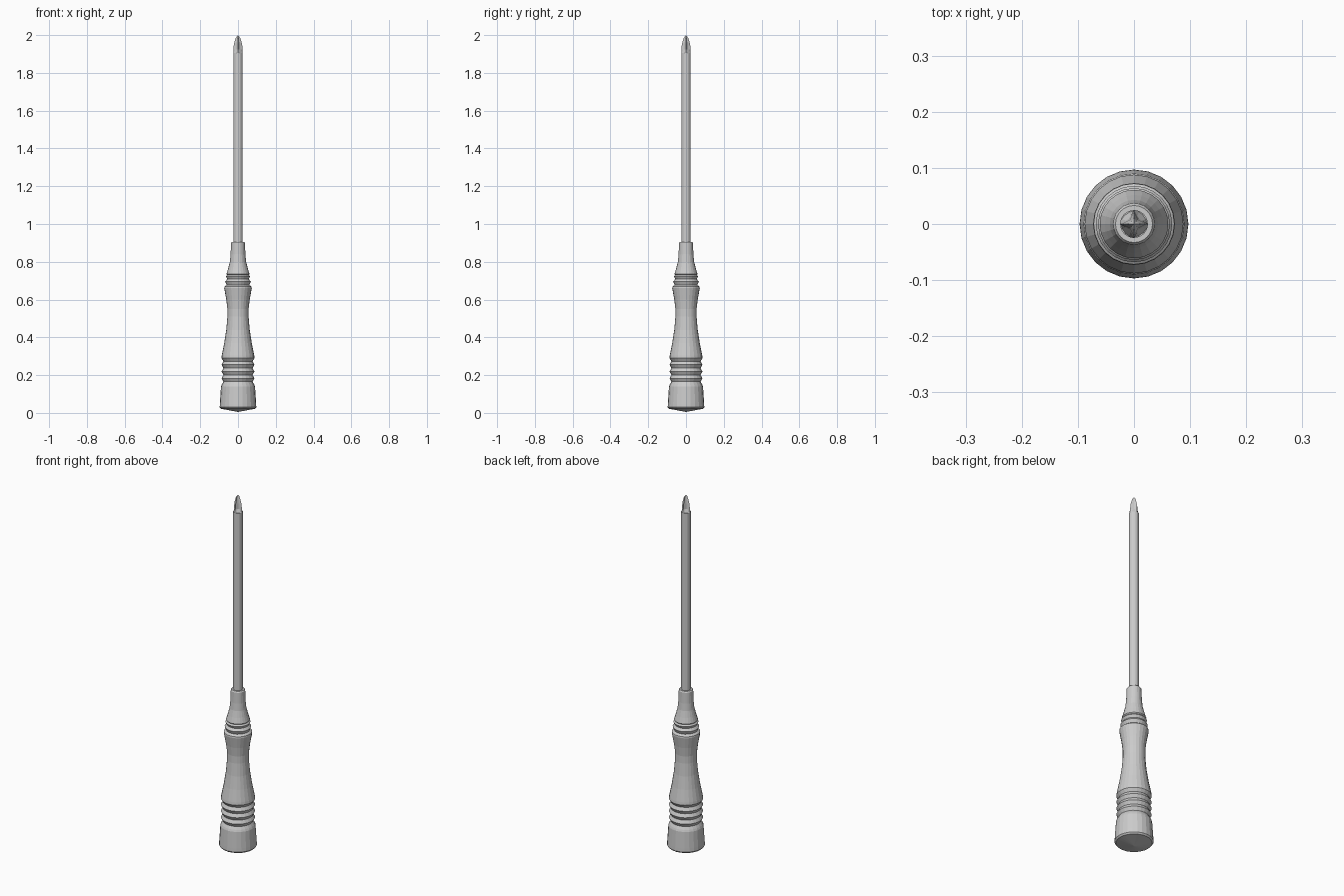
import bpy, bmesh, math

cube = bpy.data.objects.get("Cube")
if cube:
    bpy.data.objects.remove(cube)


def make_material(name, colour):
    mat = bpy.data.materials.new(name)
    mat.use_nodes = True
    mat.diffuse_color = colour
    mat.node_tree.nodes["Principled BSDF"].inputs["Base Color"].default_value = colour
    return mat


grey = make_material("light grey", (0.6, 0.6, 0.6, 1))


def lathe(name, profile, sides, radius_rule=None):
    """Stack rings of (radius, z); zero radius closes to a point."""
    bm = bmesh.new()
    rings = []
    for level, (r, z) in enumerate(profile):
        if r == 0:
            rings.append([bm.verts.new((0, 0, z))] * sides)
            continue
        ring = []
        for i in range(sides):
            a = math.tau * i / sides
            k = r * (radius_rule(level, i) if radius_rule else 1)
            ring.append(bm.verts.new((k * math.cos(a), k * math.sin(a), z)))
        rings.append(ring)
    for low, high in zip(rings, rings[1:]):
        for i in range(sides):
            j = (i + 1) % sides
            corners = dict.fromkeys((low[i], low[j], high[j], high[i]))
            bm.faces.new(list(corners))
    bmesh.ops.recalc_face_normals(bm, faces=bm.faces)
    mesh = bpy.data.meshes.new(name)
    bm.to_mesh(mesh)
    bm.free()
    mesh.materials.append(grey)
    obj = bpy.data.objects.new(name, mesh)
    bpy.context.collection.objects.link(obj)
    return obj


def grooves(start, pitch, count, outer, inner):
    """Alternate groove and ridge rings climbing from start."""
    rings = []
    for n in range(count):
        z = start + n * pitch
        rings += [(inner, z), (outer, z + pitch / 2)]
    return rings


# Handle: pommel, lower grip rings, waisted grip, upper rings, neck
pommel = [(0, 0.005), (0.09, 0.022), (0.097, 0.03), (0.096, 0.05), (0.09, 0.14), (0.086, 0.15)]
lower_rings = grooves(0.165, 0.036, 3, 0.087, 0.077) + [(0.077, 0.273)]
grip = [(0.088, 0.29), (0.086, 0.305), (0.073, 0.37), (0.062, 0.44), (0.056, 0.51),
        (0.056, 0.55), (0.062, 0.6), (0.073, 0.66), (0.072, 0.668)]
upper_rings = [(0.06, 0.677), (0.068, 0.695), (0.057, 0.708), (0.064, 0.722), (0.057, 0.73)]
neck = [(0.061, 0.735), (0.052, 0.765), (0.043, 0.8), (0.039, 0.84), (0.037, 0.9),
        (0.033, 0.906), (0, 0.906)]
lathe("handle", pommel + lower_rings + grip + upper_rings + neck, 24)

# Shaft with a plain round section
lathe("shaft", [(0, 0.89), (0.025, 0.89), (0.025, 1.905), (0, 1.905)], 16)


# Cross-shaped driver tip: fins on the axes, flutes on the diagonals
def cross_section(level, i):
    depth = (0, 1, 1, 1, 1)[level - 1] if level else 0
    return 1 - depth * (0, 0.38, 0.5, 0.38)[i % 4]


lathe("cross_tip", [(0, 1.9), (0.025, 1.9), (0.025, 1.925), (0.021, 1.955),
                    (0.012, 1.985), (0, 2.0)], 16, cross_section)
